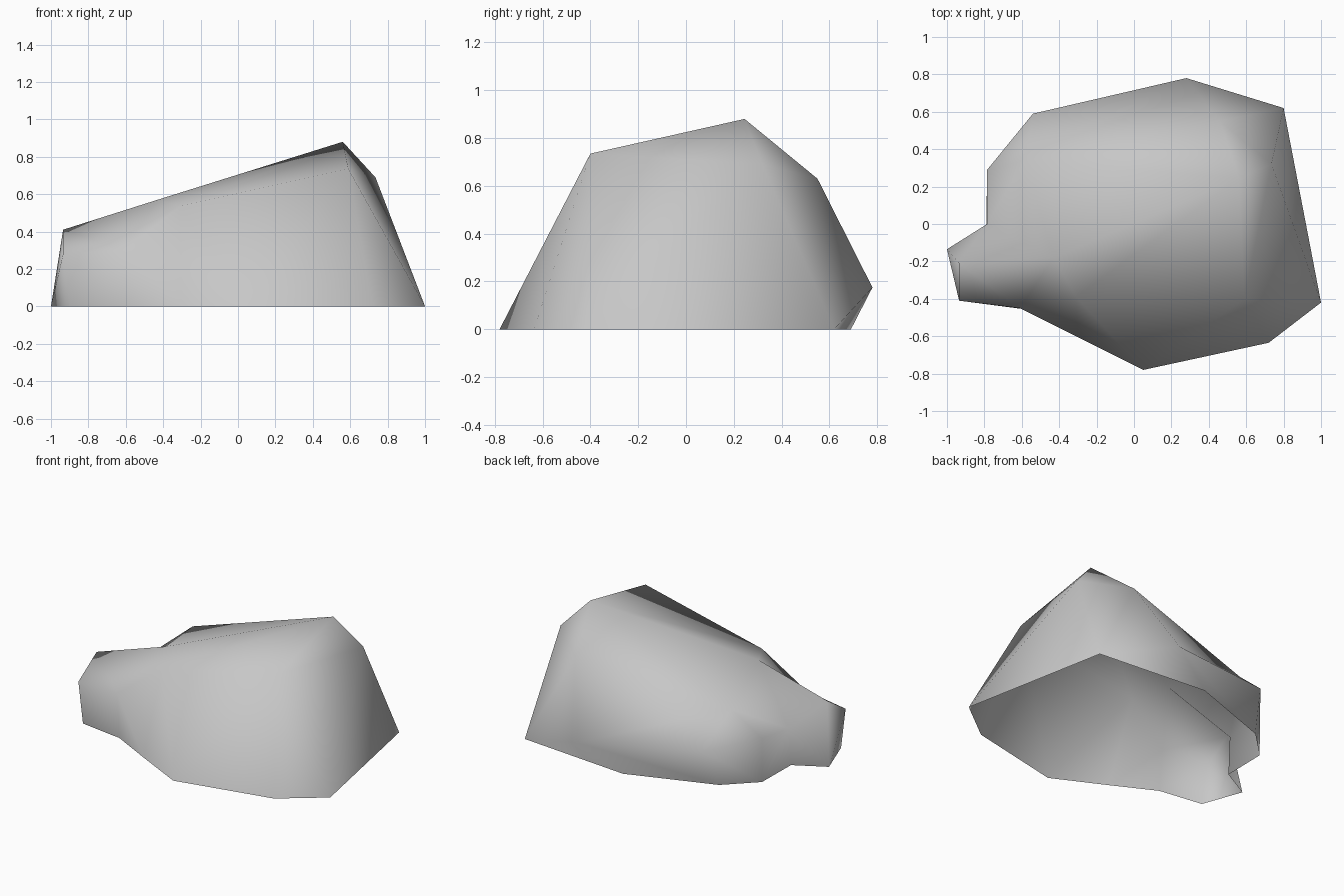
import bpy
from mathutils import Vector

cube = bpy.data.objects.get("Cube")
if cube:
    bpy.data.objects.remove(cube, do_unlink=True)

# Upper corners shared by several columns of the boulder
peak = Vector((0.56, 0.245, 0.88))
front_brow = Vector((0.59, -0.40, 0.735))
side_brow = Vector((0.735, 0.32, 0.69))
back_brow = Vector((0.46, 0.55, 0.63))
low_crown = Vector((-0.585, 0.34, 0.47))
front_crown = Vector((-0.31, -0.39, 0.535))
neck_top = Vector((-0.43, -0.18, 0.57))
snout_top = Vector((-0.935, -0.21, 0.41))


def column(x, y, *upper):
    """A run of corners rising from a foot on the ground."""
    return [Vector((x, y, 0))] + [Vector(p) for p in upper]


# Columns counter-clockwise around the open base
columns = [
    column(1.0, -0.42, front_brow, peak),
    column(0.80, 0.62, side_brow, peak),
    column(0.0, 0.69, (0.28, 0.78, 0.175), back_brow, peak),
    column(-0.59, 0.48, (-0.54, 0.59, 0.26), low_crown),
    column(-0.785, 0.29, (-0.785, 0.29, 0.30), low_crown),
    # Neck behind the snout
    column(-0.79, -0.02, (-0.785, 0.0, 0.26), neck_top),
    # Snout
    column(-1.0, -0.135, snout_top),
    column(-0.90, -0.41, (-0.935, -0.41, 0.28), snout_top),
    # Neck in front of the snout
    column(-0.59, -0.455, (-0.61, -0.45, 0.30), neck_top),
    column(-0.30, -0.605, front_crown),
    column(0.05, -0.78, front_brow),
    column(0.72, -0.635, front_brow),
]

verts, faces, index = [], [], {}


def corner(p):
    key = tuple(round(c, 4) for c in p)
    if key not in index:
        index[key] = len(verts)
        verts.append(key)
    return index[key]


def stitch(a, b):
    """Join two runs with triangles, always climbing to the lower next corner."""
    i = j = 0
    while i < len(a) - 1 or j < len(b) - 1:
        climb_a = j == len(b) - 1 or (i < len(a) - 1 and a[i + 1].z <= b[j + 1].z)
        tip = a[i + 1] if climb_a else b[j + 1]
        tri = [corner(p) for p in (a[i], b[j], tip)]
        if len(set(tri)) == 3:
            faces.append(tri)
        i, j = (i + 1, j) if climb_a else (i, j + 1)


# Walls, then the sloping crown
for a, b in zip(columns, columns[1:] + columns[:1]):
    stitch(a, b)
stitch([peak], [low_crown, neck_top, front_crown, front_brow])

mesh = bpy.data.meshes.new("boulder")
mesh.from_pydata(verts, [], faces)
mesh.update()
boulder = bpy.data.objects.new("boulder", mesh)
bpy.context.collection.objects.link(boulder)
mesh.polygons.foreach_set("use_smooth", [True] * len(mesh.polygons))

# Plain stone grey
stone = bpy.data.materials.new("stone grey")
stone.use_nodes = True
grey = (0.57, 0.57, 0.57, 1)
stone.diffuse_color = grey
bsdf = stone.node_tree.nodes["Principled BSDF"]
bsdf.inputs["Base Color"].default_value = grey
bsdf.inputs["Roughness"].default_value = 0.9
mesh.materials.append(stone)
